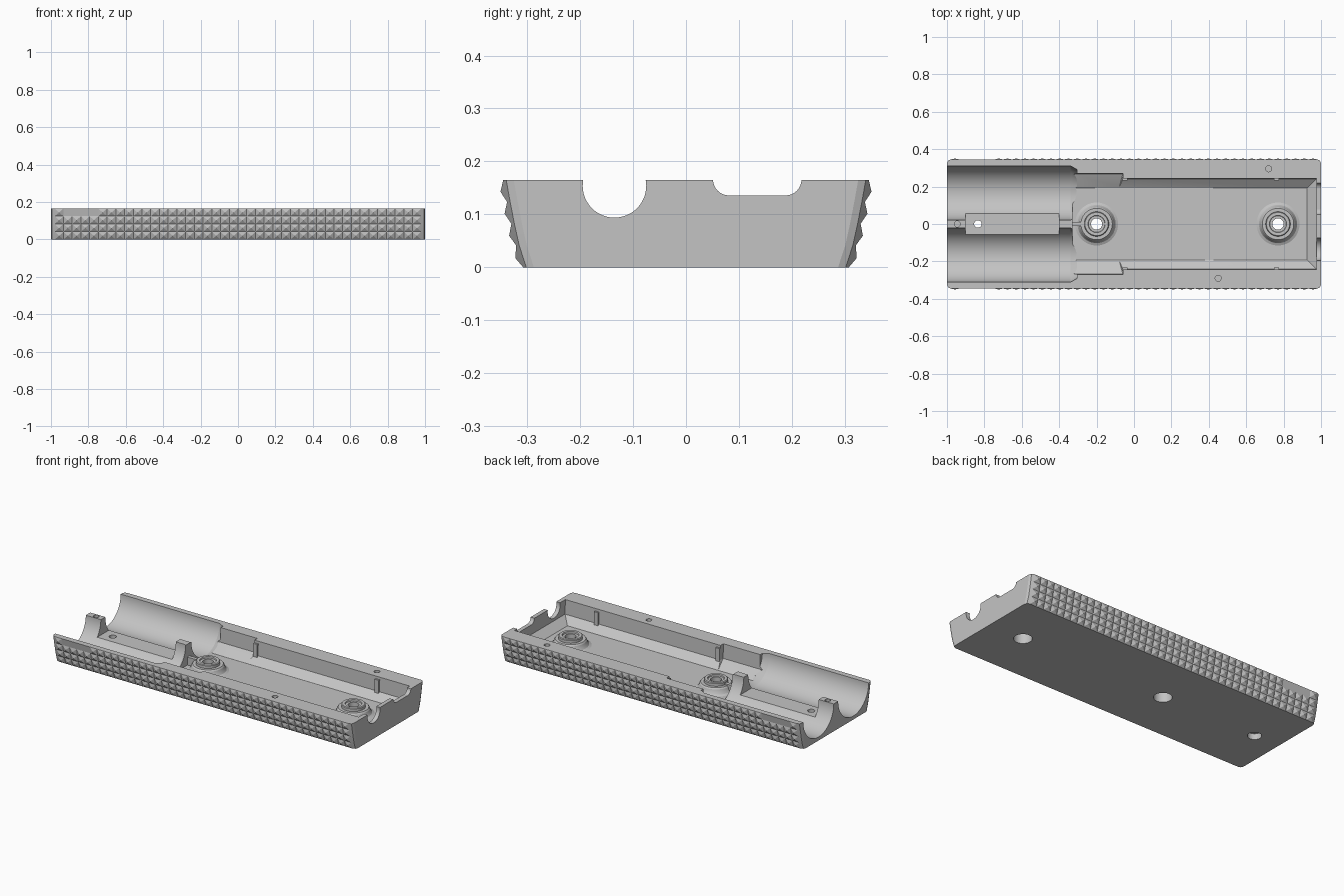
import bpy, bmesh, math
from mathutils import Matrix, Vector

cube = bpy.data.objects.get("Cube")
if cube:
    bpy.data.objects.remove(cube, do_unlink=True)

grey = bpy.data.materials.new("light_grey")
grey.use_nodes = True
COLOR = (0.55, 0.55, 0.55, 1)
grey.diffuse_color = COLOR
grey.node_tree.nodes["Principled BSDF"].inputs["Base Color"].default_value = COLOR

TOP, FLOOR = 0.165, 0.04


def make(name, bm):
    bmesh.ops.recalc_face_normals(bm, faces=bm.faces[:])
    mesh = bpy.data.meshes.new(name)
    bm.to_mesh(mesh)
    bm.free()
    mesh.materials.append(grey)
    obj = bpy.data.objects.new(name, mesh)
    bpy.context.collection.objects.link(obj)
    return obj


def loft(name, rings, loop=False):
    """Skin a list of equal point rings; cap the ends or close the loop."""
    bm = bmesh.new()
    rows = [[bm.verts.new(p) for p in ring] for ring in rings]
    pairs = list(zip(rows, rows[1:])) + ([(rows[-1], rows[0])] if loop else [])
    for a, b in pairs:
        for i in range(len(a)):
            j = (i + 1) % len(a)
            bm.faces.new((a[i], a[j], b[j], b[i]))
    if not loop:
        bm.faces.new(rows[0])
        bm.faces.new(rows[-1])
    return make(name, bm)


def lathe(name, profile, at=(0, 0, 0), along_x=False, loop=False, n=48):
    """Revolve (radius, height) pairs about z or x."""
    turn = Matrix.Rotation(math.pi / 2, 3, 'Y') if along_x else Matrix.Identity(3)
    rings = [[turn @ Vector((r * math.cos(2 * math.pi * i / n),
                             r * math.sin(2 * math.pi * i / n), h)) + Vector(at)
              for i in range(n)] for r, h in profile]
    return loft(name, rings, loop)


def rect(x0, x1, y0, y1, z):
    return [(x0, y0, z), (x1, y0, z), (x1, y1, z), (x0, y1, z)]


def box(name, x0, x1, y0, y1, z0, z1):
    return loft(name, [rect(x0, x1, y0, y1, z0), rect(x0, x1, y0, y1, z1)])


# Body block with a grid of pyramid studs on both long sides
def build_body():
    bm = bmesh.new()
    rows, cols, r = 4, 42, 0.02
    mid = [-0.98 + 1.96 * i / cols for i in range(cols + 1)]
    xs = [-1, -0.994] + mid + [0.994, 1]
    rings = []
    for x in xs:
        d = max(0, r - (1 - abs(x)))
        inset = r - math.sqrt(max(0, r * r - d * d))
        side = [(0.307 + 0.038 * (k / rows) ** 0.75 - inset, TOP * k / rows)
                for k in range(rows + 1)]
        pts = [(y, z) for y, z in side] + [(-y, z) for y, z in reversed(side)]
        rings.append([bm.verts.new((x, y, z)) for y, z in pts])
    studs, tops, bottoms = [], [], []
    for c, (a, b) in enumerate(zip(rings, rings[1:])):
        for i in range(len(a)):
            j = (i + 1) % len(a)
            f = bm.faces.new((a[i], a[j], b[j], b[i]))
            if i == rows:
                tops.append(f)
            elif i == len(a) - 1:
                bottoms.append(f)
            elif 2 <= c < cols + 2:
                x = (xs[c] + xs[c + 1]) / 2
                plain_strip = i in (rows - 1, rows + 1) and -0.95 < x < -0.76
                if not plain_strip:
                    studs.append(f)
    bm.faces.new(rings[0])
    bm.faces.new(rings[-1])
    bmesh.ops.recalc_face_normals(bm, faces=bm.faces[:])
    bmesh.ops.dissolve_faces(bm, faces=tops)
    bmesh.ops.dissolve_faces(bm, faces=bottoms)
    bmesh.ops.poke(bm, faces=studs, offset=0.009)
    return make("body", bm)


body = build_body()
cutters = []

# Twin round channels with a tapered inner end
for s in (-1, 1):
    cutters.append(lathe("channel_cut", [(0.145, -1.05), (0.145, -0.34), (0.125, -0.305)],
                         (0, s * 0.166, TOP + 0.001), True, n=72))

# Long tray with chamfered floor edges, and its wider inner bay
for x1, x1_low, w in ((0.975, 0.925, 0.245), (-0.06, -0.08, 0.272)):
    low = FLOOR if x1 > 0 else FLOOR + 0.001
    cutters.append(loft("tray_cut", [rect(-0.33, x1_low, -0.192, 0.192, low),
                                     rect(-0.33, x1, 0.004 - w, w - 0.004, 0.078),
                                     rect(-0.33, x1, -w, w, 0.21)]))

# Lowered strip on the ridge between the channels
cutters.append(box("strip_cut", -0.9, -0.4, -0.056, 0.056, 0.072, 0.21))

# Cable notches in the end wall
cutters.append(lathe("round_notch_cut", [(0.06, 0.95), (0.06, 1.05)], (0, -0.135, 0.154), True))
for y in (0.081, 0.188):
    cutters.append(lathe("slot_corner_cut", [(0.03, 0.95), (0.03, 1.05)],
                         (0, y, TOP + 0.001), True))
cutters.append(box("slot_cut", 0.952, 1.06, 0.081, 0.188, 0.136, 0.21))

# Screw holes through the floor and the strip
BOSSES = (-0.2, 0.77)
for x in BOSSES:
    cutters.append(lathe("screw_cut", [(0.05, -0.02), (0.05, 0.062)], (x, 0, 0)))
cutters.append(lathe("strip_screw_cut", [(0.038, -0.02), (0.038, 0.035), (0.02, 0.035),
                                         (0.02, 0.1)], (-0.835, 0, 0)))

# Blind pin holes in the rim
for x, y in ((0.72, 0.295), (0.45, -0.29), (-0.945, 0)):
    cutters.append(lathe("pin_cut", [(0.016, TOP - 0.03), (0.016, 0.2)], (x, y, 0), n=24))

bpy.context.view_layer.objects.active = body
for cutter in cutters:
    cutter.hide_render = True
    mod = body.modifiers.new("cut", 'BOOLEAN')
    mod.operation, mod.solver, mod.object = 'DIFFERENCE', 'EXACT', cutter
    bpy.ops.object.modifier_apply(modifier=mod.name)
    bpy.data.objects.remove(cutter, do_unlink=True)

parts = [body]

# Screw bosses with a flared foot, shoulder and raised collar
boss = [(0.115, 0.036), (0.115, FLOOR), (0.102, 0.046), (0.094, 0.058), (0.09, 0.072),
        (0.084, 0.08), (0.066, 0.08), (0.066, 0.096), (0.062, 0.1), (0.046, 0.1),
        (0.044, 0.092), (0.03, 0.092), (0.03, 0.06), (0.05, 0.06), (0.05, 0.036)]
for i, x in enumerate(BOSSES):
    parts.append(lathe(f"screw_boss_{i + 1}", boss, (x, 0, 0), loop=True))

# Thin rib joining the ridge to the first boss
parts.append(box("boss_rib", -0.345, -0.25, -0.011, 0.011, 0.036, 0.088))

# Small locating ribs on the tray walls
for x in (-0.048, 0.762):
    for s in (-1, 1):
        y0, y1 = sorted((s * 0.232, s * 0.25))
        parts.append(box("wall_rib", x - 0.013, x + 0.013, y0, y1, 0.07, 0.15))

for obj in parts:
    bpy.ops.object.select_all(action='DESELECT')
    obj.select_set(True)
    bpy.context.view_layer.objects.active = obj
    bpy.ops.object.shade_smooth_by_angle(angle=math.radians(20))
